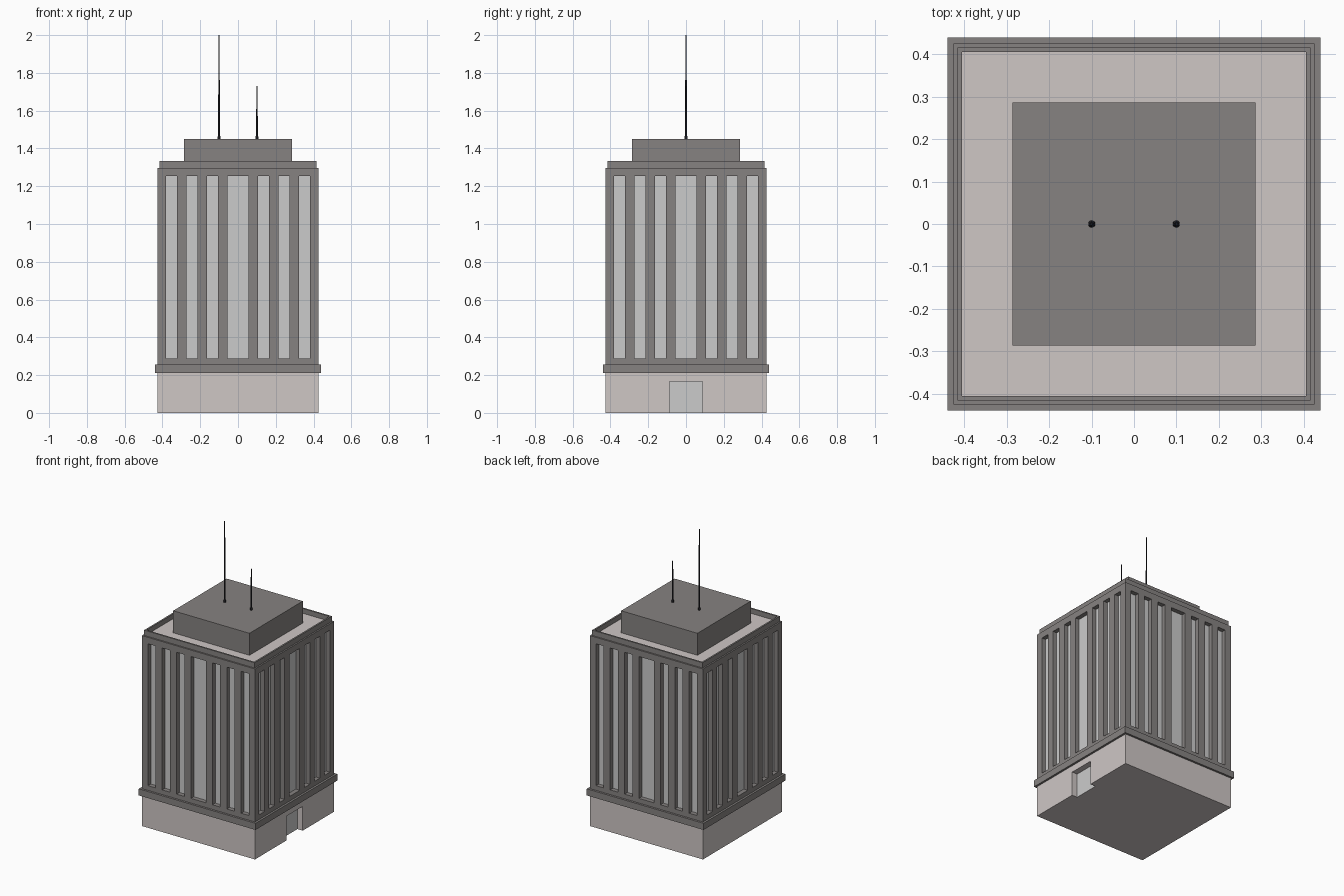
import bpy, bmesh
from math import cos, sin, pi, sqrt
from mathutils import Matrix, Vector

if "Cube" in bpy.data.objects:
    bpy.data.objects.remove(bpy.data.objects["Cube"])


def material(name, rgb):
    m = bpy.data.materials.new(name)
    m.diffuse_color = (*rgb, 1)
    m.use_nodes = True
    m.node_tree.nodes["Principled BSDF"].inputs["Base Color"].default_value = m.diffuse_color
    return m


DARK = material("dark_stone", (0.24, 0.225, 0.22))
PALE = material("pale_stone", (0.62, 0.57, 0.56))
GLASS = material("glass", (0.75, 0.75, 0.75))
BLACK = material("black_metal", (0.02, 0.02, 0.025))


def finish(name, bm, mats):
    bmesh.ops.remove_doubles(bm, verts=bm.verts, dist=1e-5)
    bmesh.ops.holes_fill(bm, edges=bm.edges, sides=0)
    bmesh.ops.recalc_face_normals(bm, faces=bm.faces)
    me = bpy.data.meshes.new(name)
    bm.to_mesh(me)
    bm.free()
    for m in mats:
        me.materials.append(m)
    ob = bpy.data.objects.new(name, me)
    bpy.context.collection.objects.link(ob)
    return ob


def turned(name, profile, mat, sides=4, x=0, closed=False):
    """Turn a (half width, z) profile; four sides give a square plan."""
    bm = bmesh.new()
    k = sqrt(2) if sides == 4 else 1
    rings = []
    for r, z in profile:
        angles = [2 * pi * (i + 0.5) / sides for i in range(sides)]
        rings.append([bm.verts.new((x + r * k * cos(a), r * k * sin(a), z)) for a in angles])
    pairs = list(zip(rings, rings[1:]))
    if closed:
        pairs.append((rings[-1], rings[0]))
    for a, b in pairs:
        for i in range(sides):
            j = (i + 1) % sides
            bm.faces.new((a[i], a[j], b[j], b[i]))
    return finish(name, bm, [mat])


def block(name, half, z0, z1, mat):
    return turned(name, [(half, z0), (half, z1)], mat)


def wall(bm, half, turn, openings, zs, row, depth):
    """One wall as a grid of cells; openings in the given row are recessed."""
    rot = Matrix.Rotation(turn, 3, 'Z')

    def quad(pts, slot=0):
        f = bm.faces.new([bm.verts.new(rot @ Vector(p)) for p in pts])
        f.material_index = slot

    xs = [-half] + [x for o in openings for x in o] + [half]
    y, yi = -half, -half + depth
    for i, (a, b) in enumerate(zip(xs, xs[1:])):
        for j, (c, d) in enumerate(zip(zs, zs[1:])):
            if not (i % 2 and j == row):
                quad([(a, y, c), (b, y, c), (b, y, d), (a, y, d)])
                continue
            quad([(a, yi, c), (b, yi, c), (b, yi, d), (a, yi, d)], 1)
            quad([(a, y, c), (a, yi, c), (a, yi, d), (a, y, d)])
            quad([(b, y, c), (b, yi, c), (b, yi, d), (b, y, d)])
            quad([(a, y, d), (b, y, d), (b, yi, d), (a, yi, d)])
            if c > 0:
                quad([(a, y, c), (b, y, c), (b, yi, c), (a, yi, c)])


# Ground floor with a doorway on the right side
bm = bmesh.new()
for s in range(4):
    wall(bm, 0.426, s * pi / 2, [(-0.088, 0.088)] if s == 1 else [], [0, 0.165, 0.21], 0, 0.04)
finish("ground_floor", bm, [PALE, GLASS])

# Tower with seven tall window strips per side
strips = [(c - w, c + w) for c, w in
          [(-0.351, 0.029), (-0.244, 0.029), (-0.135, 0.029), (0, 0.056),
           (0.135, 0.029), (0.244, 0.029), (0.351, 0.029)]]
bm = bmesh.new()
for s in range(4):
    wall(bm, 0.426, s * pi / 2, strips, [0.255, 0.287, 1.253, 1.297], 1, 0.03)
finish("tower", bm, [DARK, GLASS])

# Ledge, roof, parapet and rooftop block
block("ledge", 0.44, 0.21, 0.255, DARK)
block("roof", 0.406, 1.29, 1.3, PALE)
turned("parapet", [(0.416, 1.295), (0.416, 1.333), (0.405, 1.333), (0.405, 1.295)], DARK, closed=True)
block("rooftop_block", 0.287, 1.3, 1.45, DARK)

# Stepped antennas
for name, x, top in [("tall_antenna", -0.1, 2.0), ("short_antenna", 0.1, 1.73)]:
    mid = 1.45 + (top - 1.45) * 0.57
    turned(name, [(0.009, 1.45), (0.009, 1.462), (0.006, 1.468), (0.005, mid),
                  (0.0035, mid), (0.003, top)], BLACK, sides=6, x=x)
